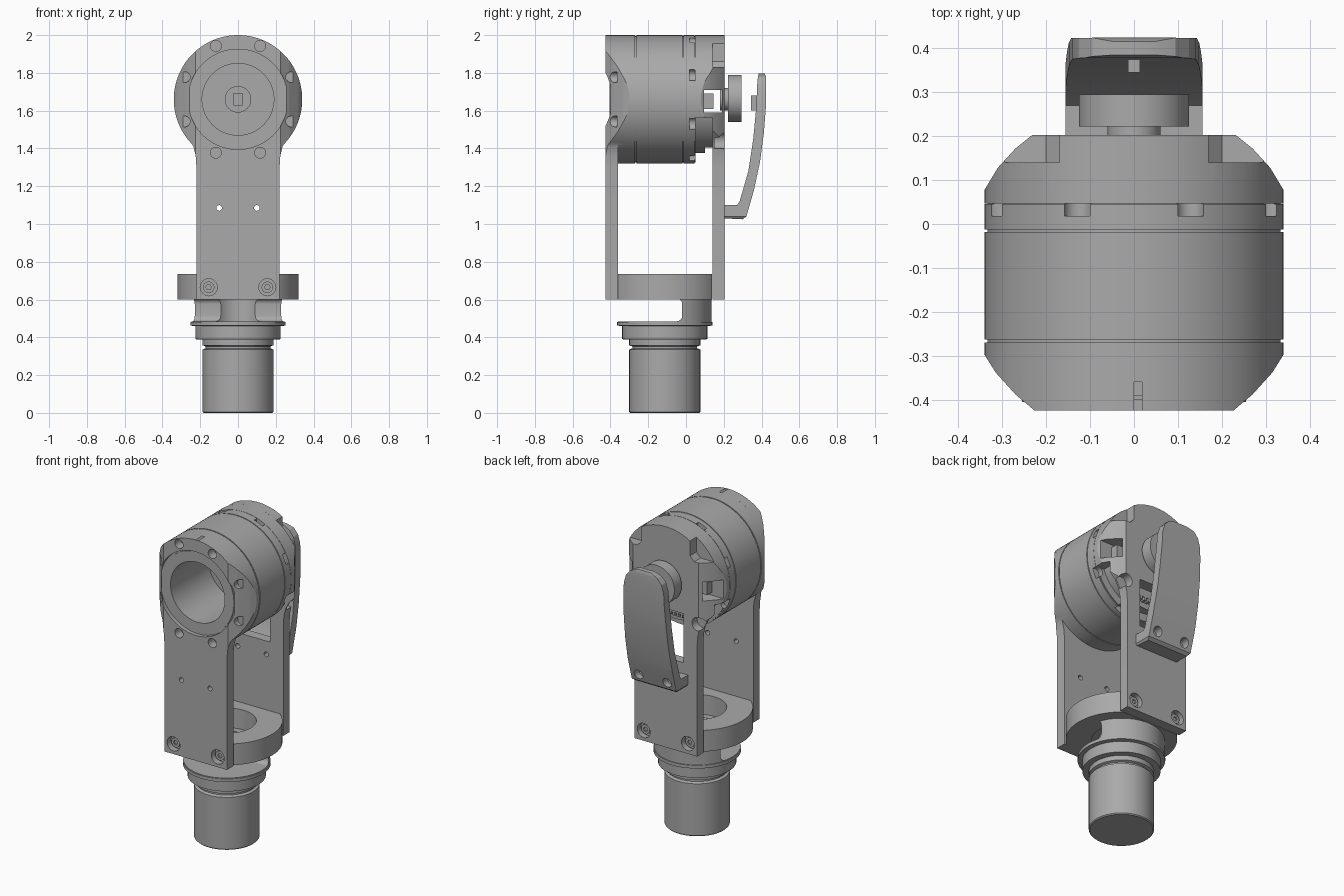
import bpy, bmesh, math
from mathutils import Vector

if "Cube" in bpy.data.objects:
    bpy.data.objects.remove(bpy.data.objects["Cube"])

mat = bpy.data.materials.new("machined_grey")
mat.use_nodes = True
GREY = (0.40, 0.40, 0.40, 1)
mat.diffuse_color = GREY
mat.node_tree.nodes["Principled BSDF"].inputs["Base Color"].default_value = GREY

HEAD_Z, HEAD_R, STEM_Y = 1.66, 0.34, -0.1125
TO_3D = {"x": lambda u, v, d: (d, u, v),
         "y": lambda u, v, d: (u, d, v),
         "z": lambda u, v, d: (u, v, d)}


def prism(name, pts, axis, a, b):
    """Extrude a 2D outline along an axis from a to b."""
    bm = bmesh.new()
    put = TO_3D[axis]
    face = bm.faces.new([bm.verts.new(put(u, v, a)) for u, v in pts])
    ext = bmesh.ops.extrude_face_region(bm, geom=[face])
    moved = [g for g in ext["geom"] if isinstance(g, bmesh.types.BMVert)]
    bmesh.ops.translate(bm, verts=moved, vec=Vector(put(0, 0, b - a)))
    bmesh.ops.recalc_face_normals(bm, faces=bm.faces)
    mesh = bpy.data.meshes.new(name)
    bm.to_mesh(mesh)
    bm.free()
    mesh.materials.append(mat)
    obj = bpy.data.objects.new(name, mesh)
    bpy.context.collection.objects.link(obj)
    return obj


def arc(u, v, r, start, end, n):
    return [(u + r * math.cos(math.radians(start + (end - start) * i / n)),
             v + r * math.sin(math.radians(start + (end - start) * i / n))) for i in range(n + 1)]


def cyl(name, axis, u, v, r, a, b, n=64):
    return prism(name, arc(u, v, r, 0, 360, n)[:-1], axis, a, b)


def box(name, x, y, z):
    return prism(name, [(x[0], y[0]), (x[1], y[0]), (x[1], y[1]), (x[0], y[1])], "z", *z)


def mirrored(half):
    """Close a right-hand outline by mirroring it across the centre."""
    return half + [(-u, v) for u, v in reversed(half)]


def boolean(obj, tool, op="DIFFERENCE"):
    """Apply one boolean and remove its tool."""
    tool.hide_render = True
    mod = obj.modifiers.new("shape", "BOOLEAN")
    mod.object, mod.operation, mod.solver = tool, op, "EXACT"
    graph = bpy.context.evaluated_depsgraph_get()
    mesh = bpy.data.meshes.new_from_object(obj.evaluated_get(graph))
    obj.modifiers.clear()
    obj.data = mesh
    bpy.data.objects.remove(tool)


def bolt_ring(r):
    """Eight bolt positions around the head axis."""
    for k in range(8):
        t = math.radians(22.5 + 45 * k)
        yield t, r * math.cos(t), HEAD_Z + r * math.sin(t)


# Stem, collars and flange as one turned part
profile = [(0, 0), (.182, 0), (.188, .006), (.188, .335), (.172, .342), (.172, .352),
           (.188, .358), (.188, .388), (.225, .39), (.225, .46), (.252, .462), (.252, .482), (0, .482)]
bm = bmesh.new()
verts = [bm.verts.new((r, 0, z)) for r, z in profile]
edges = [bm.edges.new(p) for p in zip(verts, verts[1:])]
bmesh.ops.spin(bm, geom=verts + edges, axis=(0, 0, 1), cent=(0, 0, 0), angle=math.tau, steps=64)
bmesh.ops.remove_doubles(bm, verts=bm.verts, dist=0.0001)
bmesh.ops.recalc_face_normals(bm, faces=bm.faces)
stem_mesh = bpy.data.meshes.new("stem")
bm.to_mesh(stem_mesh)
bm.free()
stem_mesh.materials.append(mat)
stem = bpy.data.objects.new("stem", stem_mesh)
stem.location.y = STEM_Y
bpy.context.collection.objects.link(stem)

# Open neck behind the slot, with rounded slot corners
neck = cyl("neck", "z", 0, STEM_Y, .247, .47, .61)
slot = (arc(-.05, .515, .03, -90, 0, 6) + arc(-.05, .575, .03, 0, 90, 6) + [(-.5, .605), (-.5, .485)])
boolean(neck, prism("slot", slot, "x", -.4, .4))
boolean(neck, cyl("neck_bore", "z", 0, STEM_Y, .13, .485, .7))

# Clamp ring between the two arms
ring = cyl("clamp_ring", "z", 0, STEM_Y, .32, .6, .735, 96)
boolean(ring, box("ring_limits", (-.5, .5), (-.36, .137), (.5, .8)), "INTERSECT")
boolean(ring, cyl("ring_bore", "z", 0, STEM_Y, .17, .55, .8))

# Arm outline: straight sides flaring into a round head
arm_right = [(.22, .6), (.22, 1.3), (.224, 1.36), (.236, 1.41), (.26, 1.455)]
arm_outline = mirrored(arm_right + arc(0, HEAD_Z, HEAD_R, -30, 90, 40)[:-1])
arm_outline.insert(len(arm_outline) // 2, (0, HEAD_Z + HEAD_R))
# Plan outline which scoops both cheeks of the head
front_plan = mirrored([(.22, -.43), (.27, -.388), (.315, -.338), (.342, -.295), (.342, -.2)])
back_plan = mirrored([(.342, 0), (.342, .075), (.31, .128), (.27, .172), (.225, .208)])

# Front arm with cylindrical head cover
front_arm = prism("front_arm", arm_outline, "y", -.425, -.36)
boolean(front_arm, cyl("cover", "y", 0, HEAD_Z, HEAD_R, -.425, -.27, 96), "UNION")
boolean(front_arm, prism("cheeks", front_plan, "z", .5, 2.1), "INTERSECT")
boolean(front_arm, cyl("face_recess", "y", 0, HEAD_Z, .265, -.5, -.4, 96))
boolean(front_arm, cyl("face_bore", "y", 0, HEAD_Z, .19, -.5, -.2))
for _, x, z in bolt_ring(.306):
    boolean(front_arm, cyl("bolt_pocket", "y", x, z, .029, -.5, -.365, 24))
bezel = cyl("face_ring", "y", 0, HEAD_Z, .255, -.405, -.39, 96)
boolean(bezel, cyl("face_bore", "y", 0, HEAD_Z, .19, -.5, -.2))

# Back arm with its shallower hub, pockets and window
back_arm = prism("back_arm", arm_outline, "y", .14, .203)
boolean(back_arm, cyl("hub", "y", 0, HEAD_Z, .285, .04, .15, 96), "UNION")
upper = [(-.5, HEAD_Z - .1), (.5, HEAD_Z - .1), (.5, 2.1), (-.5, 2.1)]
cover = cyl("cover", "y", 0, HEAD_Z, HEAD_R, .047, .203, 96)
boolean(cover, prism("upper_half", upper, "y", 0, .3), "INTERSECT")
boolean(back_arm, cover, "UNION")
boolean(back_arm, prism("cheeks", back_plan, "z", .5, 2.1), "INTERSECT")
for s in (-1, 1):
    notch = [(s * .17, 1.86), (s * .2, 1.83), (s * .4, 1.83), (s * .4, 2.1), (s * .17, 2.1)]
    boolean(back_arm, prism("corner_notch", notch, "y", .14, .3))
    boolean(back_arm, cyl("lower_pocket", "y", s * .225, 1.44, .042, .15, .3, 24))
boolean(back_arm, box("side_window", (-.5, .5), (.095, .19), (1.59, 1.71)))
boolean(back_arm, box("back_window", (-.125, .125), (.1, .3), (1.17, 1.48)))

# Motor drum with seams, bore and rim notches
drum = cyl("drum", "y", 0, HEAD_Z, .334, -.3, .05, 96)
for a, b in ((-.263, -.018), (-.012, .045)):
    boolean(drum, cyl("shell", "y", 0, HEAD_Z, HEAD_R, a, b, 96), "UNION")
boolean(drum, cyl("drum_bore", "y", 0, HEAD_Z, .19, -.5, -.02))
for _, x, z in bolt_ring(.335):
    boolean(drum, cyl("rim_notch", "y", x, z, .032, .018, .1, 16))
hub = cyl("bore_hub", "y", 0, HEAD_Z, .07, -.06, -.01)
boolean(hub, box("square_socket", (-.025, .025), (-.1, -.03), (HEAD_Z - .03, HEAD_Z + .03)))

# Connectors seen inside the side windows and gear rack in the back window
for s, side in ((1, "left"), (-1, "right")):
    box(side + "_connector", sorted((s * .19, s * .25)), (.095, .145), (1.61, 1.69))
rack = box("gear_rack", (-.1, .1), (.09, .13), (1.43, 1.49))
for i in range(7):
    box("rack_tooth", (-.096 + i * .028, -.08 + i * .028), (.1, .13), (1.41, 1.435))

# Encoder knob on the back
cyl("knob_neck", "y", 0, HEAD_Z, .06, .18, .235)
knob = cyl("knob", "y", 0, HEAD_Z + .005, .125, .222, .295)

# Curved guard handle: side profile trimmed by a rounded outline
guard_side = [(.2, 1.03), (.3, 1.025), (.32, 1.04), (.36, 1.18), (.392, 1.33), (.412, 1.48),
              (.423, 1.62), (.424, 1.78), (.415, 1.8), (.385, 1.8), (.378, 1.76), (.372, 1.62),
              (.356, 1.45), (.33, 1.28), (.284, 1.12), (.27, 1.1), (.2, 1.1)]
guard_front = mirrored([(.14, 1.02), (.156, 1.04), (.156, 1.2), (.148, 1.5), (.14, 1.69),
                        (.125, 1.745), (.095, 1.78), (.05, 1.798)])
handle = prism("guard_handle", guard_side, "x", -.2, .2)
boolean(handle, prism("guard_outline", guard_front, "y", .1, .5), "INTERSECT")
box("guard_rib", (-.014, .014), (.345, .39), (1.6, 1.68))

# Bolt holes through arms and handle, and counterbored foot bolts
for s, side in ((1, "left"), (-1, "right")):
    for part in (front_arm, back_arm, handle):
        boolean(part, cyl("through_hole", "y", s * .1, 1.085, .015, -.6, .6, 16))
    boolean(handle, cyl("counterbore", "y", s * .1, 1.085, .03, .285, .6, 24))
    for part, a, b, c, d in ((front_arm, -.5, -.385, -.405, -.38), (back_arm, .165, .3, .16, .185)):
        boolean(part, cyl("counterbore", "y", s * .155, .665, .045, a, b, 32))
        screw = cyl(part.name + "_screw_" + side, "y", s * .155, .665, .03, c, d, 24)
        socket = (-.5, -.395) if a < 0 else (.175, .3)
        boolean(screw, cyl("hex_socket", "y", s * .155, .665, .015, *socket, 6))

# Smooth curved walls, keep machined edges crisp
bpy.ops.object.select_all(action="DESELECT")
for obj in bpy.context.collection.objects:
    if obj.type == "MESH":
        obj.select_set(True)
        bpy.context.view_layer.objects.active = obj
bpy.ops.object.shade_smooth_by_angle(angle=math.radians(25))
